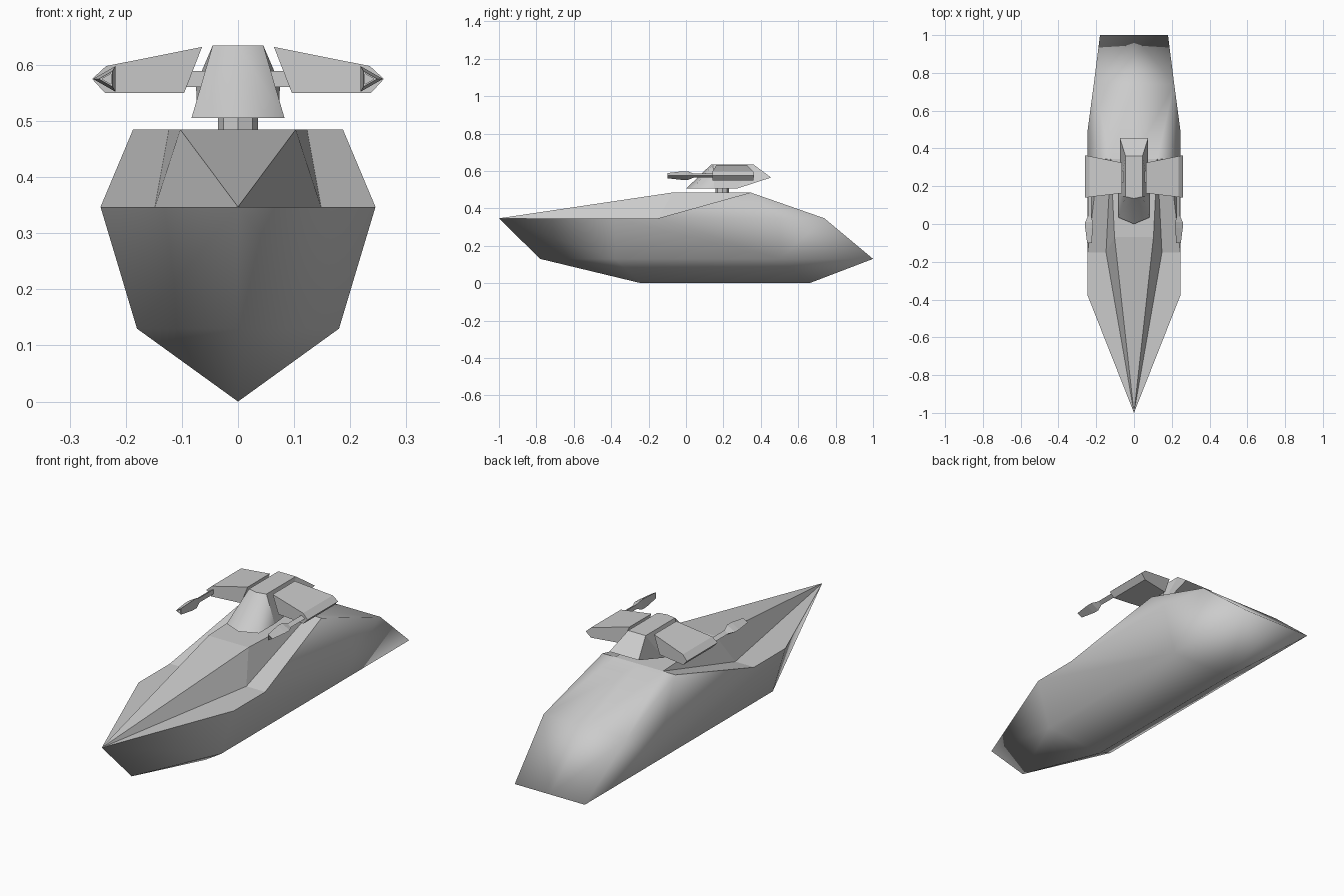
import bpy, bmesh

if "Cube" in bpy.data.objects:
    bpy.data.objects.remove(bpy.data.objects["Cube"])


def build(name, points, faces, smooth=()):
    """Make one half from named points, mirror it across x = 0 and weld it."""
    bm = bmesh.new()
    for side in (1, -1):
        v = {k: bm.verts.new((side * p[0], p[1], p[2])) for k, p in points.items()}
        for i, f in enumerate(faces):
            face = bm.faces.new([v[k] for k in f.split()])
            face.smooth = i in smooth
    bmesh.ops.remove_doubles(bm, verts=bm.verts, dist=0.0005)
    bmesh.ops.recalc_face_normals(bm, faces=bm.faces)
    mesh = bpy.data.meshes.new(name)
    bm.to_mesh(mesh)
    bm.free()
    ob = bpy.data.objects.new(name, mesh)
    bpy.context.collection.objects.link(ob)
    return ob


def loft(name, rings):
    """Closed solid through equal-length rings, mirrored to both sides."""
    n = len(rings[0])
    pts = {f"{i}_{j}": p for i, r in enumerate(rings) for j, p in enumerate(r)}
    faces = [" ".join(f"{i}_{j}" for j in range(n)) for i in (0, len(rings) - 1)]
    for i in range(len(rings) - 1):
        for j in range(n):
            k = (j + 1) % n
            faces.append(f"{i}_{j} {i}_{k} {i+1}_{k} {i+1}_{j}")
    return build(name, pts, faces)


# Hull: smooth lower body (first faces), then the flat faceted deck
hull = {
    "nose": (0, -1, .347), "k0": (0, -.78, .13), "k1": (0, -.24, 0),
    "k2": (0, .66, 0), "k3": (0, 1, .13),
    "c0": (.18, -.38, .13), "cm": (.18, .5, .13), "c1": (.18, 1, .13),
    "g0": (.245, -.38, .347), "g1": (.245, -.15, .347),
    "gm": (.245, .5, .347), "g2": (.213, .74, .347), "gc": (0, .74, .347),
    "s": (.187, .345, .485), "b": (.148, -.15, .347),
    "t0": (.103, -.07, .485), "t1": (.123, .345, .485),
    "tc0": (0, -.07, .485), "tc1": (0, .345, .485),
}
hull_faces = [
    "nose k0 c0 g0", "k0 k1 c0", "k1 k2 cm c0", "k2 c1 cm", "k2 k3 c1",
    "c0 cm gm g1 g0", "cm c1 g2 gm", "g1 gm s", "gm g2 s",
    "s g2 gc tc1 t1", "g2 c1 k3 gc",
    "nose g0 g1 b", "b g1 s t1", "nose b t0", "b t1 t0",
    "nose t0 tc0", "tc0 t0 t1 tc1",
]
build("hull", hull, hull_faces, smooth=range(11))

# Turret pedestal
bpy.ops.mesh.primitive_cylinder_add(vertices=8, radius=.036, depth=.05,
                                    location=(0, .195, .495))
bpy.context.object.name = "turret_pedestal"

# Turret body: rounded front, tapered sides, overhanging tail
turret = {
    "b0": (0, 0, .505), "b1": (.083, .035, .505), "b2": (.072, .27, .505),
    "bc": (0, .27, .505), "m1": (.083, .15, .505),
    "t0": (0, .135, .635), "t1": (.045, .145, .635), "t2": (.045, .36, .635),
    "tc": (0, .36, .635), "r": (.075, .455, .565), "rc": (0, .455, .565),
}
build("turret_body", turret, [
    "b0 b1 t0", "b1 t1 t0", "b1 m1 t1", "m1 b2 t2 t1", "b2 r t2",
    "t0 t1 t2 tc", "t2 r rc tc", "b2 bc rc r", "b0 bc b2 m1 b1"],
    smooth=(0, 1, 2))

# Cross arm joining the two pods
bpy.ops.mesh.primitive_cube_add(size=1, location=(0, .25, .575))
bpy.context.object.name = "pod_arm"
bpy.context.object.scale = (.22, .06, .028)

# Weapon pods: five-sided section running front to back
section = [(.064, .632), (.096, .55), (.237, .55), (.26, .575), (.235, .598)]
loft("weapon_pods", [
    [(x, .163 - .12 * (x - .064), z) for x, z in section],
    [(x, .325 + .2 * (x - .064), z) for x, z in section]])


# Gun barrels: triangular rods with a wider hollow head
def tri(y, r):
    cx, cz = .232, .575
    return [(cx - .6 * r, y, cz - r), (cx + 1.15 * r, y, cz), (cx - .6 * r, y, cz + r)]


loft("gun_barrels", [tri(-.07, .009), tri(-.1, .009), tri(-.1, .014),
                     tri(-.02, .023), tri(.01, .023), tri(.04, .011), tri(.18, .011)])
